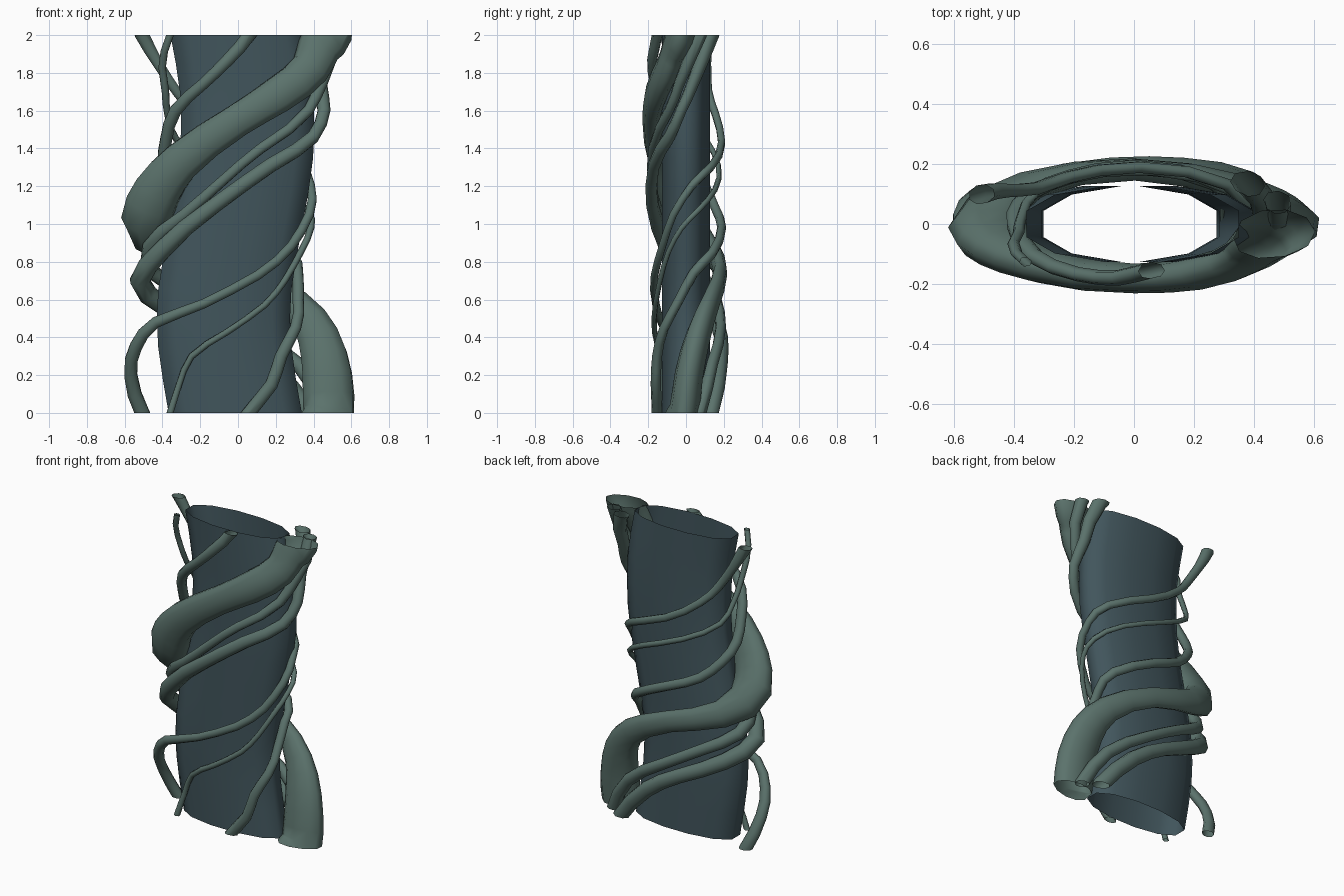
import bpy, bmesh, math
from mathutils import Vector

H = 2.0            # the column repeats every 2 units of height


def material(name, rgb):
    m = bpy.data.materials.new(name)
    m.diffuse_color = (*rgb, 1)
    return m


BARK = material("bark", (0.053, 0.091, 0.107))
VINE = material("vine", (0.105, 0.17, 0.15))


def catmull(a, b, c, d, t):
    return [0.5 * (2 * q + (r - p) * t + (2 * p - 5 * q + 4 * r - s) * t * t
                   + (3 * q - p - 3 * r + s) * t ** 3) for p, q, r, s in zip(a, b, c, d)]


def smooth_path(keys, steps):
    out = []
    for i in range(1, len(keys) - 2):
        out += [catmull(*keys[i - 1:i + 3], k / steps) for k in range(steps)]
    return out + [keys[-2]]


def tube(name, points, radii, sides, mat, flat, upright=False):
    """Skin rings (flattened in y) along a path and trim them at both heights."""
    bm = bmesh.new()
    rings = []
    u = Vector((1, 0, 0))
    for i, p in enumerate(points):
        t = points[min(i + 1, len(points) - 1)] - points[max(i - 1, 0)]
        t = Vector((0, 0, 1)) if upright else t.normalized()
        u = (u - t * u.dot(t)).normalized()
        v = t.cross(u)
        ring = []
        for k in range(sides):
            a = 2 * math.pi * (k + 0.5) / sides
            s = math.sin(a)
            if upright:        # slightly boxy oval for the trunk
                s = math.copysign(abs(s) ** 0.8, s)
            off = radii[i] * (u * math.cos(a) + v * s)
            off.y *= flat
            ring.append(bm.verts.new(p + off))
        rings.append(ring)
    for r0, r1 in zip(rings, rings[1:]):
        for k in range(sides):
            n = (k + 1) % sides
            bm.faces.new((r0[k], r0[n], r1[n], r1[k]))
    for z, n in ((0, -1), (H, 1)):
        bmesh.ops.bisect_plane(bm, geom=bm.verts[:] + bm.edges[:] + bm.faces[:],
                               plane_co=(0, 0, z), plane_no=(0, 0, n), clear_outer=True)
    for f in bm.faces:
        f.smooth = True
    me = bpy.data.meshes.new(name)
    bm.to_mesh(me)
    bm.free()
    me.materials.append(mat)
    ob = bpy.data.objects.new(name, me)
    bpy.context.collection.objects.link(ob)
    return ob


def vine(name, keys, sides=8, squash=0.42, flat=0.8):
    """keys: (height, angle in degrees, distance from axis, thickness), one full turn."""
    before = [(z - H, a - 360, r, w) for z, a, r, w in keys[-5:-1]]
    after = [(z + H, a + 360, r, w) for z, a, r, w in keys[1:5]]
    path = smooth_path(before + keys + after, 2)
    pts = [Vector((r * math.cos(math.radians(a)), squash * r * math.sin(math.radians(a)), z))
           for z, a, r, w in path]
    tube(name, pts, [k[3] for k in path], sides, VINE, flat)


# Hollow trunk, swaying slightly in x
sway = [(-.4, .045), (0, -.015), (.35, -.07), (.65, -.07), (1.0, -.01), (1.35, .045),
        (1.7, .045), (2.0, -.005), (2.3, -.05)]
trunk_path = smooth_path(sway, 2)
tube("trunk", [Vector((x, 0, z)) for z, x in trunk_path], [.365] * len(trunk_path),
     12, BARK, 0.355, True)

# Thick main vine
vine("thick_vine", [
    (0, -4, .48, .14), (.2, 5, .475, .135), (.4, 22, .46, .115), (.57, 48, .46, .085),
    (.74, 90, .49, .068), (.86, 135, .49, .085), (1.03, 184, .485, .135), (1.18, 208, .48, .13),
    (1.33, 231, .48, .108), (1.55, 270, .49, .09), (1.68, 295, .49, .10),
    (1.82, 324, .47, .105), (1.92, 337, .46, .115), (2, 350, .475, .135)],
    10, squash=.37, flat=.55)

# Two medium vines running beside it
vine("lower_side_vine", [
    (0, 40, .50, .05), (.25, 70, .46, .05), (.4, 100, .45, .045), (.55, 142, .47, .05),
    (.7, 180, .52, .055), (.87, 211, .46, .05), (1.1, 254, .44, .042), (1.31, 293, .44, .04),
    (1.46, 332, .45, .036), (1.6, 352, .46, .035), (1.75, 372, .44, .04), (2, 400, .50, .05)])
vine("upper_side_vine", [
    (0, 20, .51, .045), (.25, 45, .46, .04), (.45, 85, .44, .035), (.6, 120, .44, .035),
    (.74, 158, .48, .04), (.88, 188, .47, .042), (1.05, 230, .44, .032), (1.24, 261, .44, .028),
    (1.4, 286, .44, .028), (1.6, 330, .43, .03), (1.75, 350, .45, .035), (2, 380, .51, .045)])

# Slim vines
vine("looping_vine", [
    (0, 155, .56, .04), (.2, 175, .57, .037), (.35, 195, .56, .035), (.48, 215, .53, .03),
    (.58, 245, .42, .025), (.73, 285, .41, .025), (.88, 313, .41, .025), (1.05, 337, .41, .025),
    (1.2, 370, .39, .025), (1.3, 405, .44, .025), (1.43, 448, .45, .025), (1.58, 480, .43, .025),
    (1.7, 499, .43, .027), (1.85, 508, .5, .03), (2, 515, .56, .04)])
vine("thin_vine", [
    (0, 220, .47, .02), (.15, 222, .42, .018), (.3, 232, .40, .018), (.43, 262, .40, .018),
    (.57, 290, .41, .018), (.7, 307, .41, .018), (.85, 326, .4, .018), (.98, 352, .39, .018),
    (1.07, 382, .4, .018), (1.18, 420, .42, .018), (1.31, 463, .42, .018), (1.45, 503, .41, .018),
    (1.57, 527, .38, .018), (1.7, 550, .39, .02), (1.83, 561, .43, .02), (2, 580, .47, .02)], 6)
vine("short_front_vine", [
    (0, 279, .37, .035), (.15, 295, .42, .034), (.3, 302, .43, .033), (.45, 318, .41, .03),
    (.6, 345, .33, .03), (.74, 377, .33, .03), (.84, 410, .42, .03), (.98, 450, .45, .03),
    (1.08, 480, .43, .03), (1.2, 504, .42, .03), (1.32, 530, .40, .033), (1.45, 553, .39, .033),
    (1.6, 578, .42, .033), (1.74, 605, .44, .03), (1.87, 623, .43, .033), (2, 639, .37, .035)])
